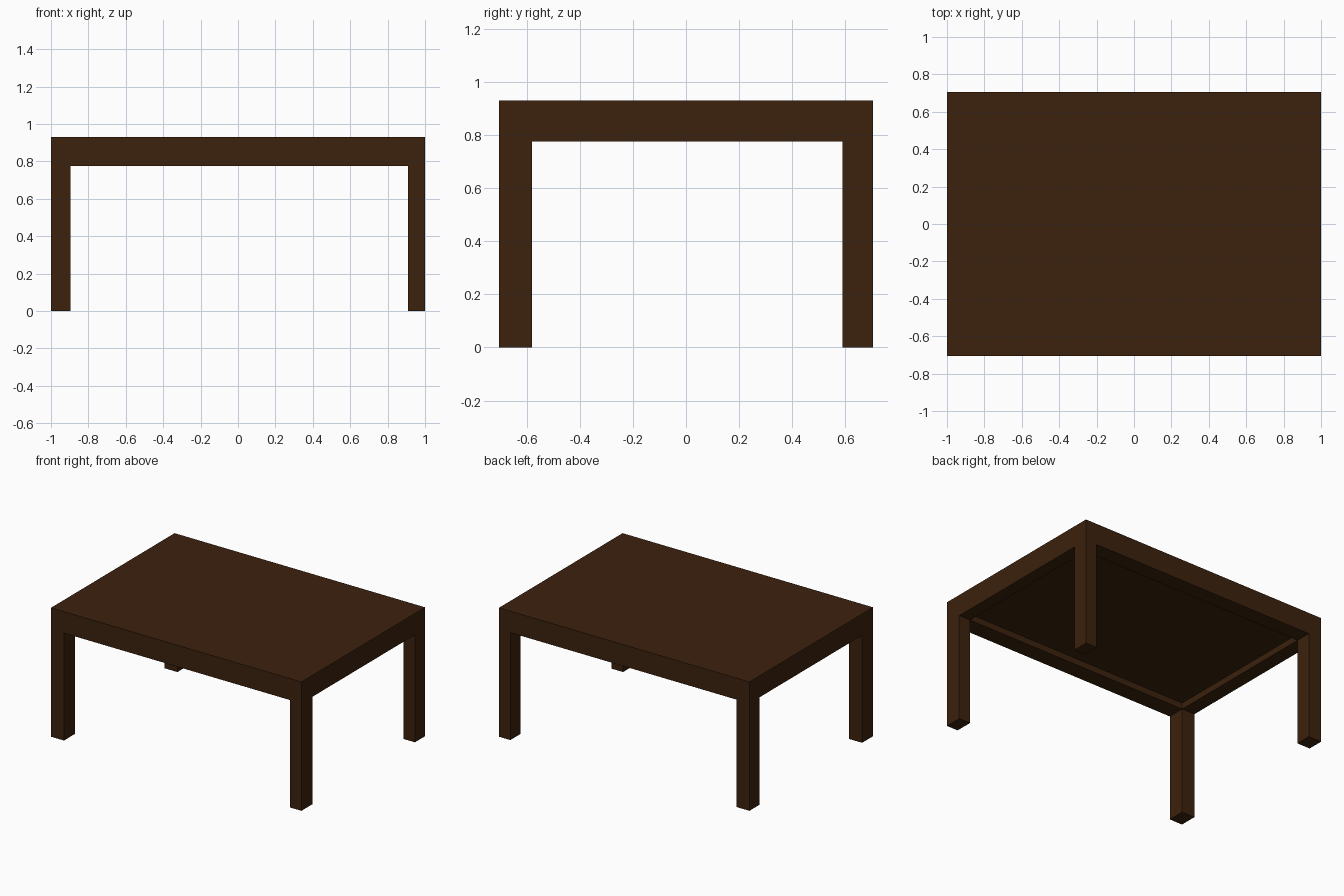
import bpy, bmesh, math

if "Cube" in bpy.data.objects:
    bpy.data.objects.remove(bpy.data.objects["Cube"])

# Plan lines: outer edges and inner faces of the legs / apron
XS = [-1.0, -0.896, 0.909, 1.0]
YS = [-0.705, -0.58, 0.589, 0.705]
TOP, SLAB, APRON = 0.93, 0.82, 0.775

wood = bpy.data.materials.new("dark_brown_wood")
wood.diffuse_color = (0.045, 0.0155, 0.0042, 1)
wood.use_nodes = True
wood.node_tree.nodes["Principled BSDF"].inputs["Base Color"].default_value = wood.diffuse_color

bm = bmesh.new()


def extrude_down(faces, z, keep=False):
    """Extrude faces to height z, removing the covered originals."""
    res = bmesh.ops.extrude_face_region(bm, geom=faces, use_keep_orig=keep)["geom"]
    for g in res:
        if isinstance(g, bmesh.types.BMVert):
            g.co.z = z
    if not keep:
        old = [f for f in faces if f.is_valid]
        if old:
            bmesh.ops.delete(bm, geom=old, context='FACES')


def cells_at(z, rule):
    """Flat faces at height z whose centre satisfies the rule."""
    found = []
    for f in bm.faces:
        c = f.calc_center_median()
        if all(abs(v.co.z - z) < 1e-4 for v in f.verts):
            side_x = c.x < XS[1] or c.x > XS[2]
            side_y = c.y < YS[1] or c.y > YS[2]
            if rule(side_x, side_y):
                found.append(f)
    return found


# Table top: 3 x 3 cells, thickened downwards
grid = [[bm.verts.new((x, y, TOP)) for x in XS] for y in YS]
for j in range(3):
    for i in range(3):
        bm.faces.new((grid[j][i], grid[j][i + 1], grid[j + 1][i + 1], grid[j + 1][i]))
extrude_down(bm.faces[:], SLAB, keep=True)

# Apron rim around the underside
extrude_down(cells_at(SLAB, lambda a, b: a or b), APRON)

# Corner legs
extrude_down(cells_at(APRON, lambda a, b: a and b), 0.0)

# Merge flat neighbouring faces so the sides are clean
bmesh.ops.recalc_face_normals(bm, faces=bm.faces[:])
bmesh.ops.dissolve_limit(bm, angle_limit=math.radians(1),
                         verts=bm.verts[:], edges=bm.edges[:])
bmesh.ops.recalc_face_normals(bm, faces=bm.faces[:])

mesh = bpy.data.meshes.new("table")
bm.to_mesh(mesh)
bm.free()
mesh.materials.append(wood)
table = bpy.data.objects.new("table", mesh)
bpy.context.collection.objects.link(table)
